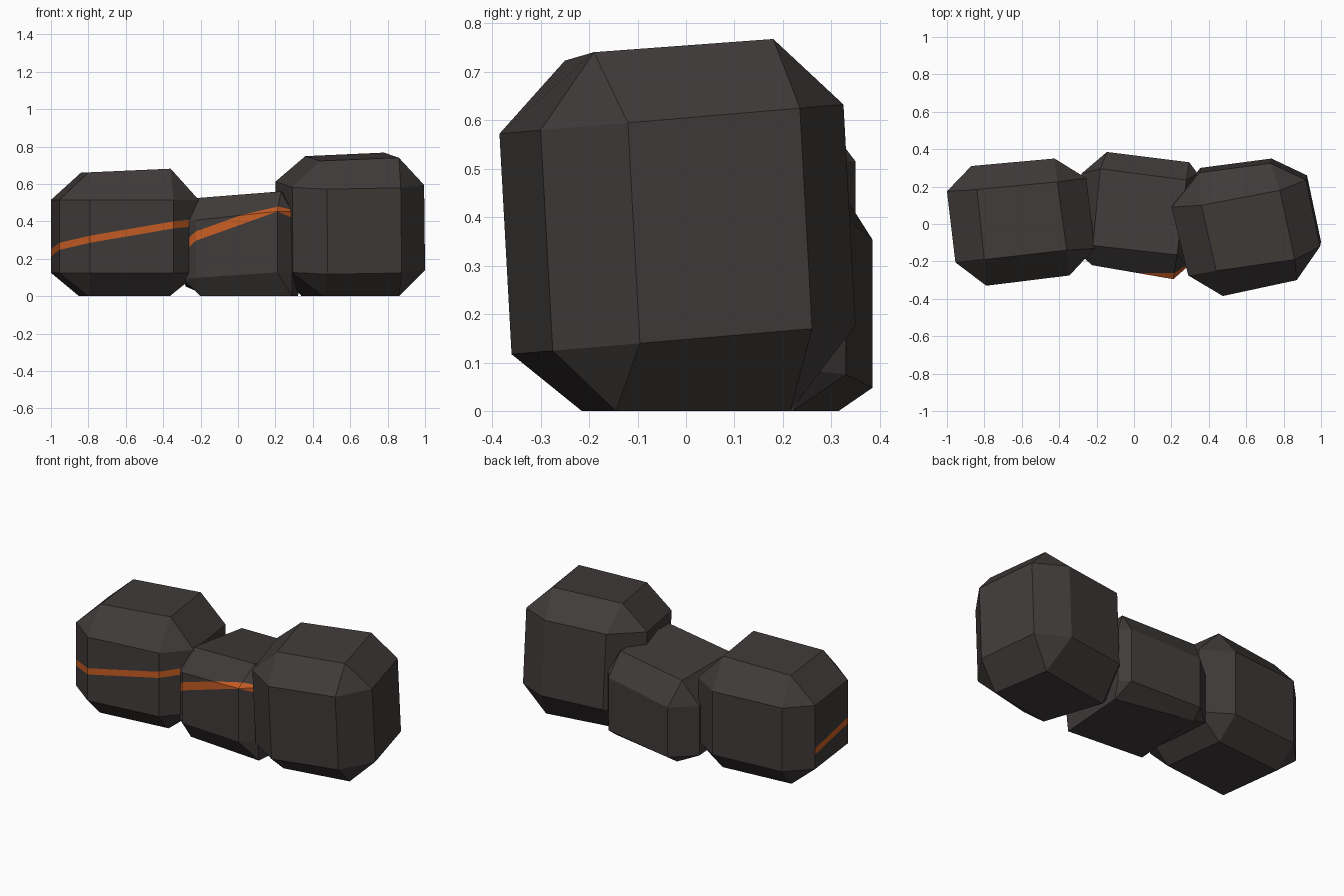
import bpy
import bmesh
from mathutils import Vector

cube = bpy.data.objects.get("Cube")
if cube:
    bpy.data.objects.remove(cube, do_unlink=True)


def make_material(name, colour):
    mat = bpy.data.materials.new(name)
    mat.use_nodes = True
    mat.diffuse_color = (*colour, 1)
    shader = mat.node_tree.nodes["Principled BSDF"]
    shader.inputs["Base Color"].default_value = (*colour, 1)
    shader.inputs["Roughness"].default_value = 0.9
    return mat


stone = make_material("dark stone", (0.051, 0.044, 0.042))
ore = make_material("orange vein", (0.58, 0.11, 0.017))


def on_plane(points, plane, shift=(0, 0)):
    """Lift outline points to the sloped plane z = h + sx * x + sy * y."""
    h, sx, sy = plane
    return [(x + shift[0], y + shift[1], h + sx * x + sy * y) for x, y in points]


def cut_vein(bm, plane, half, chosen):
    """Slice a sloped band into the rock and colour the chosen sides of it."""
    h, sx, sy = plane
    normal = Vector((-sx, -sy, 1))
    for offset in (-half, half):
        bmesh.ops.bisect_plane(bm, geom=bm.verts[:] + bm.edges[:] + bm.faces[:],
                               plane_co=(0, 0, h + offset), plane_no=normal)
    bm.normal_update()
    for face in bm.faces:
        height = face.calc_center_median().dot(normal) - h
        if abs(height) < half and chosen(face.normal):
            face.material_index = 1


def make_rock(name, ring, crown, base, crown_plane, upper_plane, lower_plane,
              lean=(0, 0), vein=None):
    """Chamfered block: crown and base quads joined by two eight-sided rings."""
    bm = bmesh.new()
    layers = [on_plane(base, (0, 0, 0)), on_plane(ring, lower_plane, lean),
              on_plane(ring, upper_plane), on_plane(crown, crown_plane)]
    bottom, low, up, top = [[bm.verts.new(p) for p in layer] for layer in layers]
    bm.faces.new(top)
    bm.faces.new(bottom[::-1])
    for i in range(8):
        j = (i + 1) % 8
        bm.faces.new((low[i], low[j], up[j], up[i]))
    for k in range(4):
        n = (k + 1) % 4
        a, b, c = 2 * k, 2 * k + 1, 2 * n
        bm.faces.new((up[a], up[b], top[k]))
        bm.faces.new((up[b], up[c], top[n], top[k]))
        bm.faces.new((low[b], low[a], bottom[k]))
        bm.faces.new((low[c], low[b], bottom[k], bottom[n]))
    bmesh.ops.recalc_face_normals(bm, faces=bm.faces[:])
    if vein:
        cut_vein(bm, *vein)
    mesh = bpy.data.meshes.new(name)
    bm.to_mesh(mesh)
    bm.free()
    mesh.materials.append(stone)
    mesh.materials.append(ore)
    obj = bpy.data.objects.new(name, mesh)
    bpy.context.collection.objects.link(obj)
    return obj


# Outlines run counter-clockwise from the front corner on the -x side
make_rock(
    "right_rock",
    ring=[(-.955, -.205), (-.79, -.33), (-.345, -.275), (-.21, -.13),
          (-.255, .245), (-.425, .35), (-.87, .31), (-1, .175)],
    crown=[(-.8, -.19), (-.36, -.14), (-.41, .225), (-.84, .185)],
    base=[(-.8, -.2), (-.365, -.15), (-.41, .23), (-.85, .19)],
    crown_plane=(.698, .045, 0), upper_plane=(.515, 0, 0), lower_plane=(.125, 0, 0),
    vein=((.424, .18, -.07), .019, lambda n: n.y < -.2 or n.x < -.9))

make_rock(
    "middle_rock",
    ring=[(-.29, -.16), (-.225, -.22), (.21, -.295), (.29, -.225),
          (.34, .27), (.295, .33), (-.145, .385), (-.28, .27)],
    crown=[(-.22, -.115), (.23, -.165), (.28, .235), (-.18, .295)],
    base=[(-.2, -.17), (.29, -.21), (.32, .22), (-.16, .315)],
    crown_plane=(.531, .07, -.08), upper_plane=(.405, .09, -.1),
    lower_plane=(.09, .05, -.09),
    vein=((.212, .231, -.735), .025, lambda n: n.y < -.2))

make_rock(
    "left_rock",
    ring=[(.29, -.275), (.475, -.385), (.87, -.3), (.995, -.12),
          (.92, .235), (.73, .325), (.35, .275), (.2, .09)],
    crown=[(.44, -.25), (.86, -.19), (.78, .18), (.36, .1)],
    base=[(.46, -.215), (.86, -.145), (.8, .215), (.34, .14)],
    crown_plane=(.73, .03, .08), upper_plane=(.605, 0, .085),
    lower_plane=(.15, 0, .085), lean=(.005, .025))
